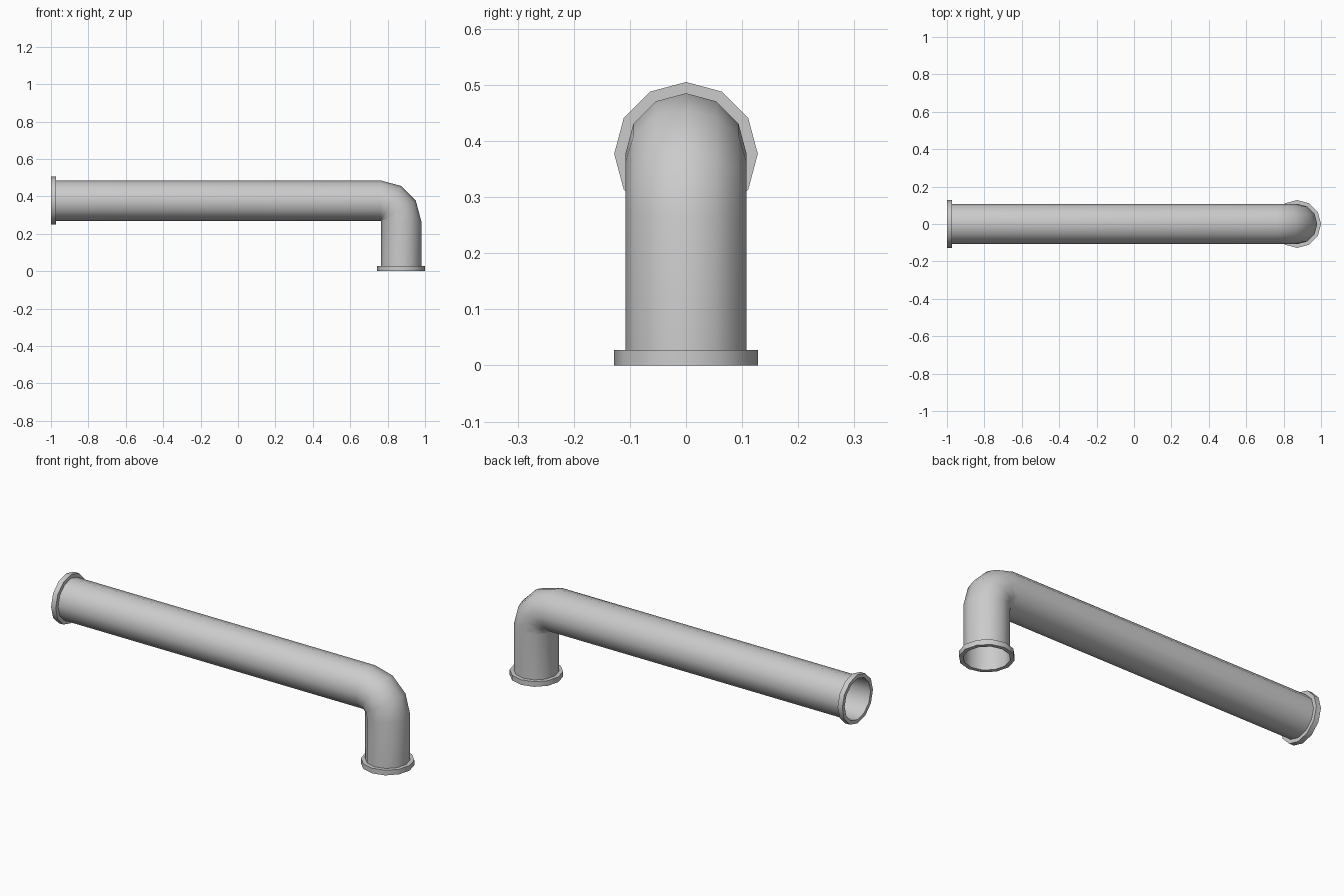
import bpy, bmesh
from math import cos, sin, pi, radians
from mathutils import Vector

if "Cube" in bpy.data.objects:
    bpy.data.objects.remove(bpy.data.objects["Cube"])

SIDES = 12
PIPE_R, FLANGE_R, FLANGE_T = 0.108, 0.128, 0.027
X_END, Z_AXIS, BEND_R = 0.872, 0.377, 0.11


def sweep(name, stations, closed=False, angle=40):
    """Skin 12-sided rings; each station is (centre, direction, radius) in the xz plane."""
    bm = bmesh.new()
    rings = []
    for c, d, r in stations:
        side = Vector((0, 1, 0))
        up = Vector(d).cross(side)
        rings.append([bm.verts.new(Vector(c) + r * (cos(a) * side + sin(a) * up))
                      for a in (2 * pi * i / SIDES for i in range(SIDES))])
    pairs = list(zip(rings, rings[1:]))
    if closed:
        pairs.append((rings[-1], rings[0]))
    for a, b in pairs:
        for i in range(SIDES):
            j = (i + 1) % SIDES
            bm.faces.new((a[i], a[j], b[j], b[i]))
    bmesh.ops.recalc_face_normals(bm, faces=bm.faces)
    me = bpy.data.meshes.new(name)
    bm.to_mesh(me)
    bm.free()
    ob = bpy.data.objects.new(name, me)
    bpy.context.collection.objects.link(ob)
    bpy.ops.object.select_all(action='DESELECT')
    ob.select_set(True)
    bpy.context.view_layer.objects.active = ob
    bpy.ops.object.shade_smooth_by_angle(angle=radians(angle))
    return ob


def flange(name, end, d):
    """Square-section collar from the open end, going along d into the pipe."""
    end, d = Vector(end), Vector(d)
    inner = end + d * FLANGE_T
    sweep(name, [(end, d, PIPE_R), (end, d, FLANGE_R),
                 (inner, d, FLANGE_R), (inner, d, PIPE_R)], closed=True)


# Open pipe: long run, three-segment elbow, short drop
stations = [((-1, 0, Z_AXIS), (1, 0, 0), PIPE_R)]
for k in range(4):
    t = radians(90 - 30 * k)
    stations.append(((X_END - BEND_R + BEND_R * cos(t), 0, Z_AXIS - BEND_R + BEND_R * sin(t)),
                     (sin(t), 0, -cos(t)), PIPE_R))
stations.append(((X_END, 0, 0), (0, 0, -1), PIPE_R))
sweep("pipe", stations)

# End collars
flange("side_flange", (-1, 0, Z_AXIS), (1, 0, 0))
flange("bottom_flange", (X_END, 0, 0), (0, 0, 1))
